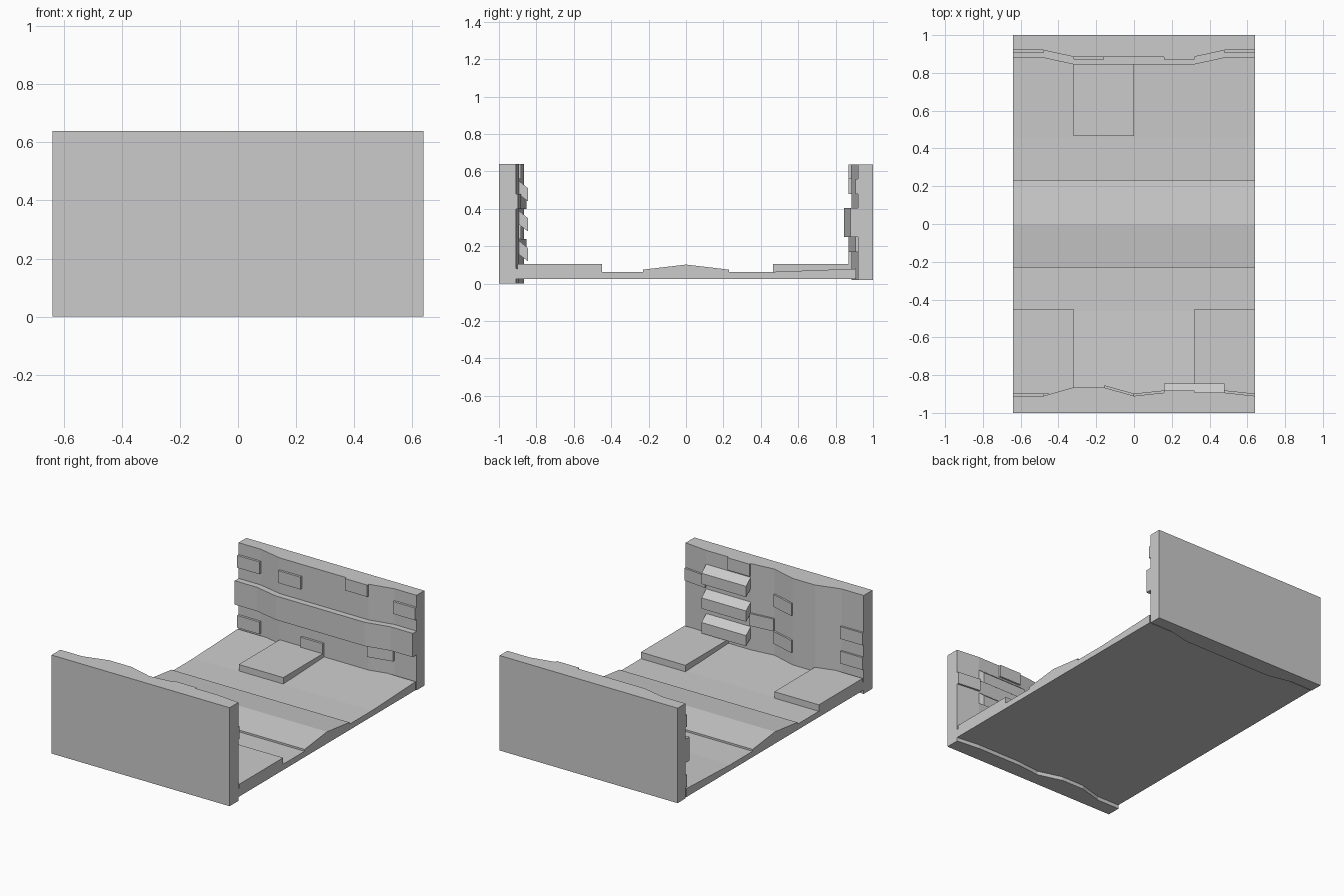
import bpy, bmesh

if "Cube" in bpy.data.objects:
    bpy.data.objects.remove(bpy.data.objects["Cube"])

W = 0.64


def prism(name, pts, axis, a, b):
    """Extrude a 2D outline along 'x' (points are y,z) or 'z' (points are x,y)."""
    bm = bmesh.new()
    place = (lambda p, t: (t, *p)) if axis == 'x' else (lambda p, t: (*p, t))
    lo = [bm.verts.new(place(p, a)) for p in pts]
    hi = [bm.verts.new(place(p, b)) for p in pts]
    bm.faces.new(lo)
    bm.faces.new(hi[::-1])
    for i in range(len(pts)):
        j = (i + 1) % len(pts)
        bm.faces.new((lo[i], lo[j], hi[j], hi[i]))
    bmesh.ops.recalc_face_normals(bm, faces=bm.faces)
    me = bpy.data.meshes.new(name)
    bm.to_mesh(me)
    bm.free()
    ob = bpy.data.objects.new(name, me)
    bpy.context.collection.objects.link(ob)
    return ob


def strip(name, line, x0, x1, z0, z1, out, back):
    """Piece following a wall line, raised inwards by out, reaching back to depth back."""
    sgn = -1 if line[0][1] > 0 else 1
    face = [(x, y + sgn * out) for x, y in line if x0 - .01 <= x <= x1 + .01]
    if back is None:
        rear = [(x1, -sgn), (x0, -sgn)]
    else:
        rear = [(x, y - sgn * (out + back)) for x, y in face[::-1]]
    return prism(name, face + rear, 'z', z0, z1)


# inner wall lines, one point every 0.16 where the wall bends or a brick ends
xs = [-.64, -.48, -.32, -.16, 0, .16, .32, .48, .64]
back_line = list(zip(xs, [.92, .92, .885, .885, .885, .885, .885, .92, .92]))
front_line = list(zip(xs, [-.91, -.91, -.865, -.865, -.91, -.893, -.893, -.893, -.91]))

# floor with low central ridge
half = [(0.23, .075), (.23, .063), (.46, .063), (.91, .08), (.91, .025)]
prism("floor", [(0, .102)] + half + [(-y, z) for y, z in half[::-1]], 'x', -W, W)

# raised floor slabs
for x0, x1, y0, y1 in [(-.32, 0, .465, .89), (-W, -.32, -.9, -.45), (.32, W, -.9, -.45)]:
    prism("floor_slab", [(x0, y0), (x1, y0), (x1, y1), (x0, y1)], 'z', .05, .105)

# walls
strip("back_wall", back_line, -W, W, .02, .637, 0, None)
strip("front_wall", front_line, -W, W, 0, .64, 0, None)

# horizontal band on the back wall
strip("back_band", back_line, -W, W, .25, .405, .04, .01)

# protruding bricks: left x, bottom z, top z
for x, z0, z1 in [(-.64, .48, .56), (-.32, .48, .56), (.16, .56, .637), (.48, .48, .56),
                  (-.64, .09, .17), (-.16, .09, .17), (.32, .17, .25)]:
    strip("back_brick", back_line, x, x + .16, z0, z1, .015, .01)
for x, z0, z1 in [(.16, .56, .64), (.48, .4, .48), (0, .24, .32), (-.16, .4, .48),
                  (-.16, .16, .24), (-.64, .32, .4), (-.64, .16, .24)]:
    strip("front_brick", front_line, x, x + .16, z0, z1, .012, .01)

# three sloping louvres on the front wall
for z in (.56, .4, .24):
    prism("louvre", [(-.905, z), (-.845, z - .05), (-.845, z - .12), (-.905, z - .075)],
          'x', .16, .48)
